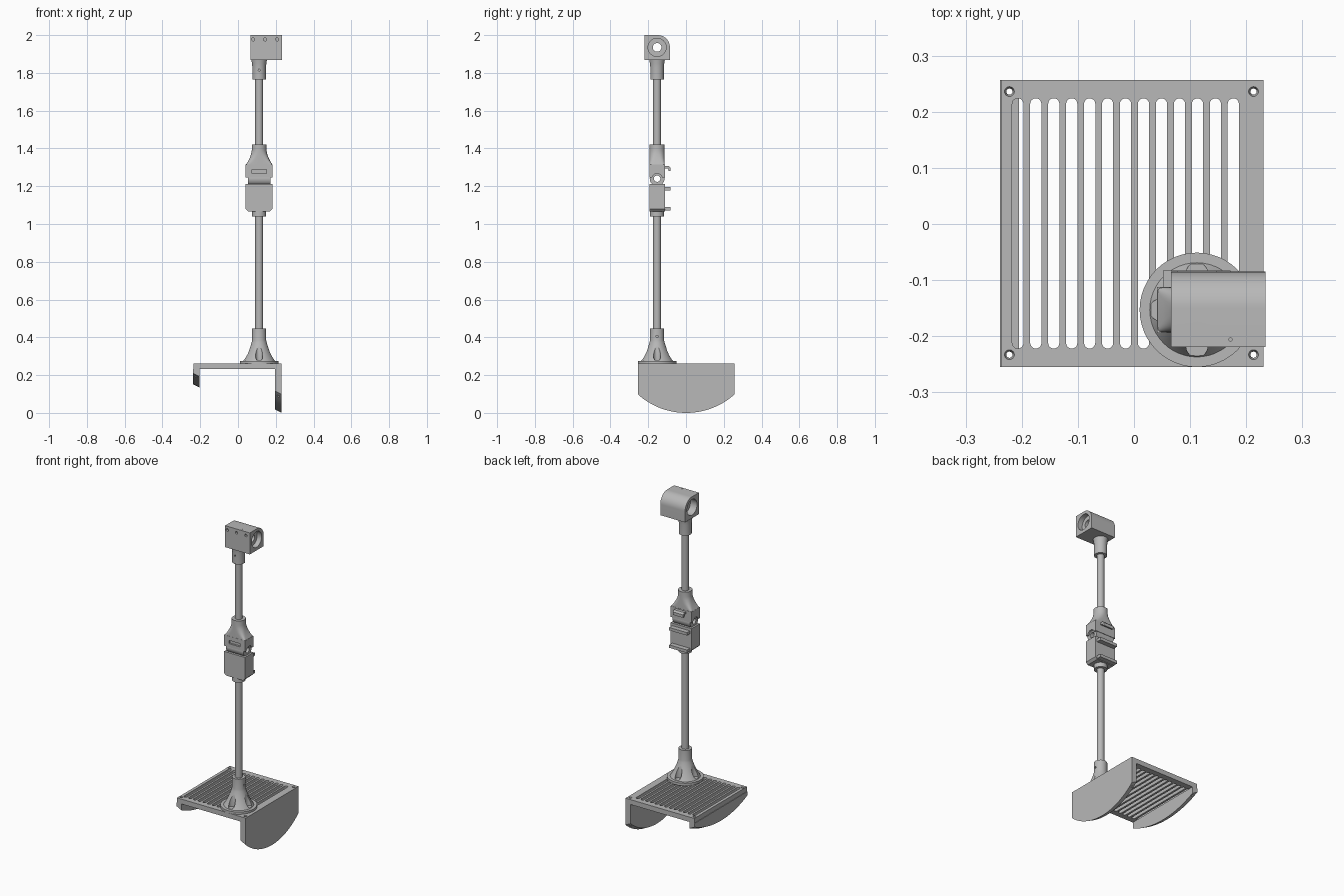
import bpy, bmesh, math

if "Cube" in bpy.data.objects:
    bpy.data.objects.remove(bpy.data.objects["Cube"])

grey = bpy.data.materials.new("plain grey")
grey.use_nodes = True
grey.diffuse_color = (0.48, 0.48, 0.48, 1)
grey.node_tree.nodes["Principled BSDF"].inputs["Base Color"].default_value = (0.48, 0.48, 0.48, 1)

PX, PY = 0.112, -0.153          # axis of the pole
TAU = 2 * math.pi


def place(axis, u, v, w):
    return {"x": (w, u, v), "y": (u, w, v), "z": (u, v, w)}[axis]


def loft(bm, rings):
    """Skin a stack of equal point rings and cap both ends."""
    loops = [[bm.verts.new(p) for p in ring] for ring in rings]
    n = len(loops[0])
    for a, b in zip(loops, loops[1:]):
        for i in range(n):
            bm.faces.new((a[i], a[(i + 1) % n], b[(i + 1) % n], b[i]))
    bm.faces.new(loops[0][::-1])
    bm.faces.new(loops[-1])


def prism(bm, outline, axis, lo, hi):
    loft(bm, [[place(axis, u, v, w) for u, v in outline] for w in (lo, hi)])


def arc(cu, cv, r, a0, a1, n):
    return [(cu + r * math.cos(a0 + (a1 - a0) * i / n),
             cv + r * math.sin(a0 + (a1 - a0) * i / n)) for i in range(n + 1)]


def cyl(bm, cu, cv, r, axis, lo, hi, n=32):
    prism(bm, arc(cu, cv, r, 0, TAU, n)[:-1], axis, lo, hi)


def box(bm, x0, x1, y0, y1, z0, z1):
    prism(bm, [(x0, y0), (x1, y0), (x1, y1), (x0, y1)], "z", z0, z1)


def turned(bm, profile, n=48):
    """Round solid about the pole axis from (radius, height) pairs."""
    loft(bm, [[(x, y, z) for x, y in arc(PX, PY, r, 0, TAU, n)[:-1]] for r, z in profile])


def make(name, bm):
    bmesh.ops.recalc_face_normals(bm, faces=bm.faces[:])
    mesh = bpy.data.meshes.new(name)
    bm.to_mesh(mesh)
    bm.free()
    mesh.materials.append(grey)
    ob = bpy.data.objects.new(name, mesh)
    bpy.context.collection.objects.link(ob)
    return ob


def cut(ob, bm):
    """Subtract the cutter and bake the result."""
    cutter = make("cutter", bm)
    cutter.hide_render = True
    mod = ob.modifiers.new("cut", "BOOLEAN")
    mod.operation, mod.solver, mod.object = "DIFFERENCE", "EXACT", cutter
    dg = bpy.context.evaluated_depsgraph_get()
    mesh = bpy.data.meshes.new_from_object(ob.evaluated_get(dg))
    ob.modifiers.clear()
    ob.data = mesh
    bpy.data.objects.remove(cutter)


# Slotted tray with four countersunk corner holes
bm = bmesh.new()
box(bm, -0.236, 0.231, -0.255, 0.257, 0.232, 0.262)
tray = make("slotted_tray", bm)
bm = bmesh.new()
for i in range(13):
    x = -0.207 + 0.032 * i
    prism(bm, arc(x, 0.214, 0.01, 0, math.pi, 10) + arc(x, -0.212, 0.01, math.pi, TAU, 10), "z", 0.2, 0.3)
for x in (-0.222, 0.213):
    for y in (-0.233, 0.236):
        loft(bm, [[(u, v, z) for u, v in arc(x, y, r, 0, TAU, 24)[:-1]]
                  for r, z in ((0.0055, 0.2), (0.0055, 0.25), (0.009, 0.263), (0.009, 0.3))])
cut(tray, bm)

# Curved side flanges with slightly slanted lower edges
for name, x0, x1, edge, low in (("right_flange", -0.239, -0.205, 0.21, 0.152),
                                ("left_flange", 0.197, 0.231, 0.115, 0.017)):
    sag = edge - low
    r = (0.256 ** 2 + sag ** 2) / (2 * sag)
    half = math.asin(0.256 / r)
    bm = bmesh.new()
    curve = arc(0.001, low + r, r, -math.pi / 2 - half, -math.pi / 2 + half, 40)
    prism(bm, curve + [(0.257, 0.233), (-0.255, 0.233)], "x", x0, x1)
    for v in bm.verts:
        if v.co.z < 0.23:
            v.co.z -= 0.5 * (v.co.x - x0)
    flange = make(name, bm)
    bm = bmesh.new()
    for y in (-0.233, 0.236):
        cyl(bm, -0.222 if x0 < 0 else 0.213, y, 0.0055, "z", -0.1, 0.3, 24)
    cut(flange, bm)

# Bell-shaped foot with four screw recesses
bm = bmesh.new()
turned(bm, [(0.102, 0.26), (0.102, 0.276), (0.084, 0.276), (0.077, 0.287), (0.066, 0.307),
            (0.055, 0.33), (0.046, 0.353), (0.04, 0.372), (0.037, 0.385), (0.037, 0.447)])
foot = make("bell_foot", bm)
bm = bmesh.new()
for i in range(4):
    a = i * TAU / 4
    cyl(bm, PX + 0.066 * math.cos(a), PY + 0.066 * math.sin(a), 0.019, "z", 0.279, 0.5, 24)
cyl(bm, PY, 0.405, 0.006, "x", PX + 0.025, PX + 0.05, 16)
cut(foot, bm)

# Poles
for name, z0, z1 in (("lower_pole", 0.4, 1.06), ("upper_pole", 1.38, 1.8)):
    bm = bmesh.new()
    turned(bm, [(0.021, z0), (0.021, z1)], 32)
    make(name, bm)

# Lower hinge block with collar
bm = bmesh.new()
turned(bm, [(0.037, 1.04), (0.037, 1.08)], 40)
make("lower_collar", bm)
bm = bmesh.new()
prism(bm, [(PX - 0.058, 1.067), (PX + 0.058, 1.067), (PX + 0.071, 1.08), (PX + 0.071, 1.212),
           (PX - 0.071, 1.212), (PX - 0.071, 1.08)], "y", PY - 0.041, PY + 0.041)
make("lower_hinge_block", bm)

# Hinge barrel with a through hole
bm = bmesh.new()
cyl(bm, PY, 1.24, 0.039, "x", PX - 0.06, PX + 0.06, 40)
barrel = make("hinge_barrel", bm)
bm = bmesh.new()
cyl(bm, PY, 1.24, 0.017, "x", 0, 0.3)
for s in (-1, 1):
    cyl(bm, PY, 1.24, 0.028, "x", PX + s * 0.056, PX + s * 0.08)
cut(barrel, bm)

# Upper hinge block with the window above the barrel
bm = bmesh.new()
box(bm, PX - 0.071, PX + 0.071, PY - 0.041, PY + 0.041, 1.247, 1.314)
upper = make("upper_hinge_block", bm)
bm = bmesh.new()
cyl(bm, PY, 1.24, 0.027, "x", 0, 0.3)
box(bm, PX - 0.038, PX + 0.038, PY - 0.06, PY - 0.03, 1.268, 1.288)
cut(upper, bm)

# Neck blending from the block to the round socket
bm = bmesh.new()
rings = []
for half_x, power, z in ((0.071, 0.12, 1.312), (0.06, 0.35, 1.33), (0.05, 0.6, 1.35),
                         (0.042, 0.85, 1.372), (0.039, 1, 1.39), (0.039, 1, 1.42)):
    ring = []
    for i in range(48):
        c, s = math.cos(TAU * i / 48), math.sin(TAU * i / 48)
        ring.append((PX + half_x * math.copysign(abs(c) ** power, c),
                     PY + 0.04 * math.copysign(abs(s) ** power, s), z))
    rings.append(ring)
loft(bm, rings)
make("hinge_neck", bm)

# Cable clips on the back of the hinge
back = PY + 0.04
for name, half, z in (("lower_clip", 0.06, 1.08), ("middle_clip", 0.06, 1.187)):
    bm = bmesh.new()
    box(bm, PX - half, PX + half, back - 0.01, back + 0.03, z - 0.009, z + 0.009)
    make(name, bm)
bm = bmesh.new()
prism(bm, [(back - 0.01, 1.308), (back + 0.02, 1.308), (back + 0.03, 1.298), (back + 0.03, 1.28),
           (back + 0.021, 1.28), (back + 0.018, 1.295), (back - 0.01, 1.295)], "x", PX - 0.035, PX + 0.035)
make("hook_clip", bm)

# Top socket under the head
bm = bmesh.new()
turned(bm, [(0.036, 1.765), (0.036, 1.83), (0.038, 1.85), (0.042, 1.875)], 40)
socket = make("top_socket", bm)
bm = bmesh.new()
cyl(bm, PX, 1.815, 0.005, "y", PY - 0.05, PY - 0.025, 16)
cut(socket, bm)

# Head with a rounded back edge, bored from both ends
HX0, HX1, HY0, HY1, HZ = 0.066, 0.234, -0.219, -0.085, 1.935
bm = bmesh.new()
prism(bm, [(HY0, 1.868), (HY1, 1.868)] + arc(HY1 - 0.065, 1.935, 0.065, 0, math.pi / 2, 16)
      + [(HY0, 2.0)], "x", HX0, HX1)
head = make("head_housing", bm)
bm = bmesh.new()
rings = []
for r, x in ((0.048, HX0 - 0.02), (0.048, HX0 + 0.045), (0.023, HX0 + 0.045),
             (0.023, HX1 - 0.03), (0.048, HX1 - 0.03), (0.048, HX1 + 0.02)):
    rings.append([(x, u, v) for u, v in arc(PY, HZ, r, 0, TAU, 48)[:-1]])
loft(bm, rings)
for x in (0.08, 0.143, 0.207):
    cyl(bm, x, 1.977, 0.008, "y", HY0 - 0.02, HY0 + 0.012, 20)
cyl(bm, 0.172, -0.206, 0.003, "z", 1.992, 2.02, 12)
cut(head, bm)

# Smooth the round parts, keep edges crisp
for ob in bpy.context.collection.objects:
    ob.select_set(ob.type == "MESH")
    if ob.type == "MESH":
        bpy.context.view_layer.objects.active = ob
bpy.ops.object.shade_smooth_by_angle(angle=math.radians(30))
